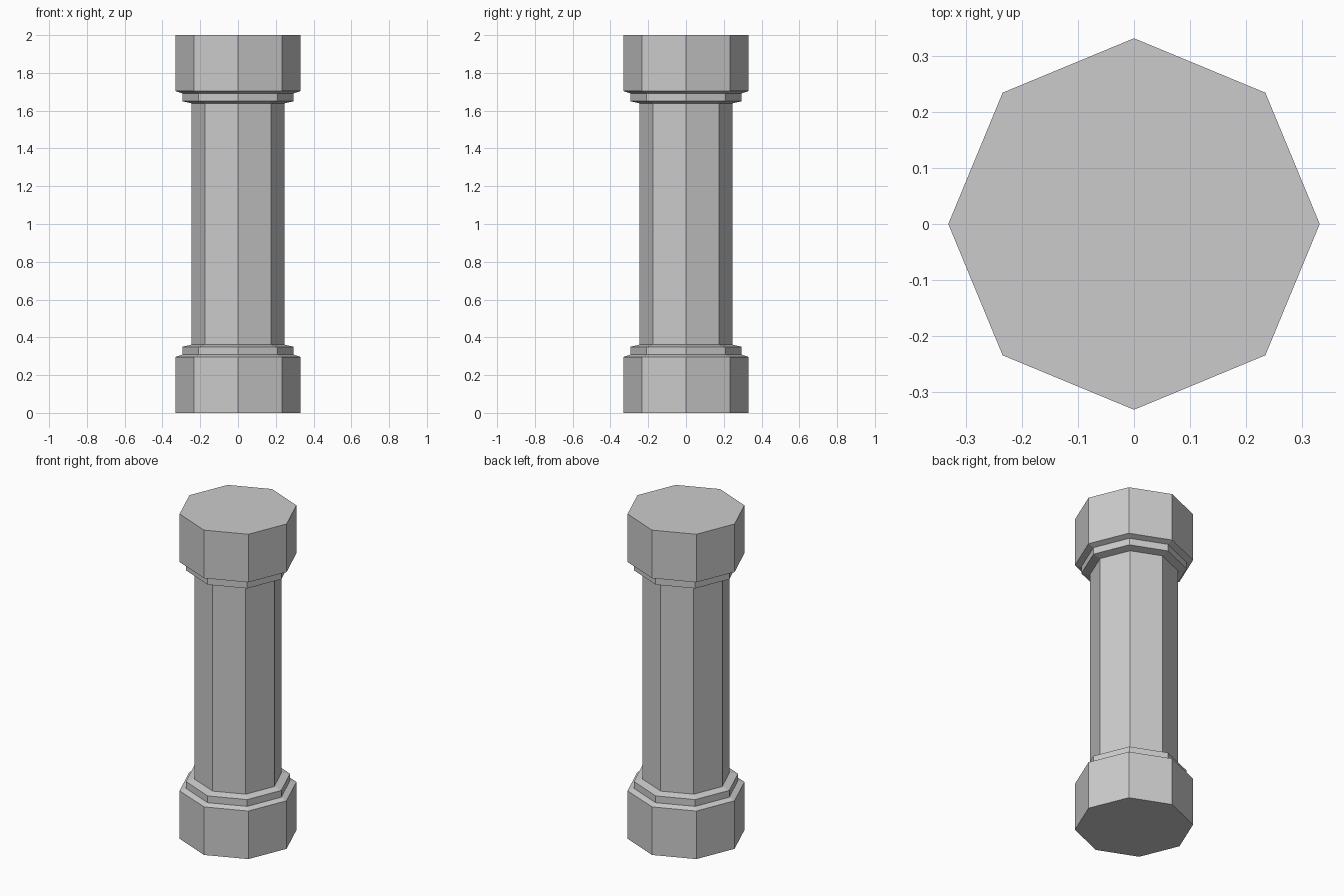
import bpy, bmesh
from math import cos, sin, pi

if "Cube" in bpy.data.objects:
    bpy.data.objects.remove(bpy.data.objects["Cube"])

SIDES = 8
HEIGHT = 2.0

# Lower half of the profile (radius, z): plinth, sloped step, collar, sloped step, shaft
lower = [(0.331, 0.0), (0.331, 0.296), (0.295, 0.308), (0.295, 0.35), (0.247, 0.361)]
# The capital mirrors the base
profile = lower + [(r, HEIGHT - z) for r, z in reversed(lower)]

bm = bmesh.new()
rings = [[bm.verts.new((r * cos(2 * pi * i / SIDES), r * sin(2 * pi * i / SIDES), z))
          for i in range(SIDES)] for r, z in profile]

# Side faces between neighbouring rings
for a, b in zip(rings, rings[1:]):
    for i in range(SIDES):
        j = (i + 1) % SIDES
        bm.faces.new((a[i], a[j], b[j], b[i]))

# Flat end caps
bm.faces.new(list(reversed(rings[0])))
bm.faces.new(rings[-1])

mesh = bpy.data.meshes.new("octagonal_column")
bm.to_mesh(mesh)
bm.free()
column = bpy.data.objects.new("octagonal_column", mesh)
bpy.context.collection.objects.link(column)
